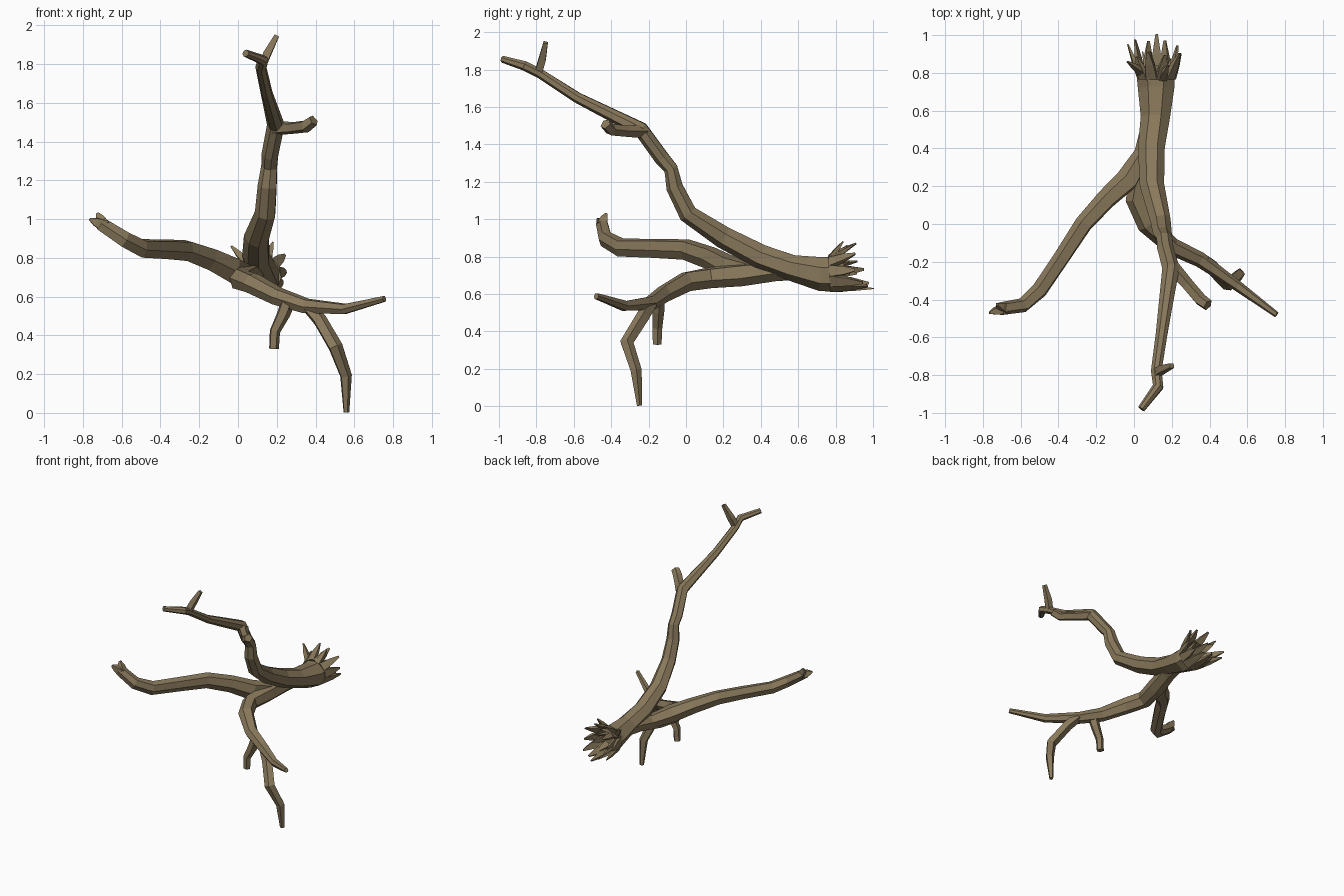
import bpy
import bmesh
import math
import random
from mathutils import Vector

random.seed(4)

default_cube = bpy.data.objects.get("Cube")
if default_cube:
    bpy.data.objects.remove(default_cube, do_unlink=True)

# Single bark colour
bark = bpy.data.materials.new("dry_bark_brown")
bark.use_nodes = True
bark_colour = (0.25, 0.19, 0.105, 1.0)
bark.diffuse_color = bark_colour
shader = bark.node_tree.nodes["Principled BSDF"]
shader.inputs["Base Color"].default_value = bark_colour
shader.inputs["Roughness"].default_value = 0.9


def finish(name, bm):
    """Turn a bmesh into a flat shaded bark object."""
    bmesh.ops.recalc_face_normals(bm, faces=bm.faces)
    mesh = bpy.data.meshes.new(name)
    bm.to_mesh(mesh)
    bm.free()
    mesh.materials.append(bark)
    part = bpy.data.objects.new(name, mesh)
    bpy.context.scene.collection.objects.link(part)
    return part


def limb(name, path, sides=6, hollow_start=False):
    """Sweep a faceted, slightly ridged ring along (x, y, z, radius) points."""
    bm = bmesh.new()
    centres = [Vector(point[:3]) for point in path]
    radii = [point[3] for point in path]
    ridges = [random.uniform(0.92, 1.12) for side in range(sides)]
    last = len(path) - 1
    across = None
    rings = []
    for i, centre in enumerate(centres):
        before = (centre - centres[max(i - 1, 0)]).normalized()
        after = (centres[min(i + 1, last)] - centre).normalized()
        along = (before + after).normalized()
        if across is None:
            across = along.orthogonal()
        across = (across - along * across.dot(along)).normalized()
        upward = along.cross(across)
        ring = []
        for side, ridge in enumerate(ridges):
            angle = math.tau * side / sides
            reach = radii[i] * ridge * random.uniform(0.96, 1.04)
            offset = across * math.cos(angle) + upward * math.sin(angle)
            ring.append(bm.verts.new(centre + offset * reach))
        rings.append(ring)
    for lower, upper in zip(rings, rings[1:]):
        for side in range(sides):
            following = (side + 1) % sides
            bm.faces.new((lower[side], lower[following],
                          upper[following], upper[side]))
    start_cap = bm.faces.new(list(reversed(rings[0])))
    bm.faces.new(rings[-1])
    if hollow_start:
        bmesh.ops.recalc_face_normals(bm, faces=bm.faces)
        bmesh.ops.inset_individual(bm, faces=[start_cap],
                                   thickness=0.025, depth=-0.07)
    return finish(name, bm)


def splinter(name, base, tip, outward, width, thickness):
    """A flat wedge of torn wood narrowing to a blunt tip."""
    bm = bmesh.new()
    along = (tip - base).normalized()
    sideways = along.cross(outward).normalized()
    depth = sideways.cross(along)
    rings = []
    for centre, scale in ((base, 1.0), (base.lerp(tip, 0.55), 0.75), (tip, 0.22)):
        rings.append([
            bm.verts.new(centre + sideways * (u * width * scale)
                         + depth * (v * thickness * scale))
            for u, v in ((-1, -1), (1, -1), (1, 1), (-1, 1))])
    for lower, upper in zip(rings, rings[1:]):
        for k in range(4):
            n = (k + 1) % 4
            bm.faces.new((lower[k], lower[n], upper[n], upper[k]))
    bm.faces.new(rings[0])
    bm.faces.new(rings[-1])
    return finish(name, bm)


# Trunk sweeping up into the tall main branch
limb("trunk_and_main_branch", [
    (0.12, 0.84, 0.71, 0.105), (0.125, 0.72, 0.71, 0.097),
    (0.12, 0.56, 0.745, 0.076), (0.1, 0.4, 0.8, 0.072),
    (0.1, 0.2, 0.905, 0.064), (0.145, 0.01, 1.03, 0.055),
    (0.155, -0.06, 1.17, 0.05), (0.165, -0.08, 1.27, 0.042),
    (0.17, -0.13, 1.33, 0.044), (0.2, -0.24, 1.48, 0.045),
    (0.15, -0.58, 1.65, 0.031), (0.12, -0.78, 1.78, 0.028),
    (0.13, -0.86, 1.82, 0.029), (0.04, -0.98, 1.855, 0.02),
], sides=7, hollow_start=True)

# Low branch reaching forward and to the left
limb("low_left_branch", [
    (0.11, 0.62, 0.73, 0.06), (0.08, 0.48, 0.725, 0.06),
    (0.04, 0.3, 0.7, 0.066), (0.01, 0.13, 0.685, 0.062),
    (0.07, 0, 0.665, 0.058), (0.2, -0.12, 0.6, 0.05),
    (0.35, -0.19, 0.55, 0.042), (0.55, -0.33, 0.535, 0.03),
    (0.755, -0.48, 0.588, 0.017),
])

# Branch spreading to the right with a torn end
limb("right_branch", [
    (0.05, 0.38, 0.71, 0.05), (-0.04, 0.23, 0.74, 0.066),
    (-0.15, 0.13, 0.795, 0.057), (-0.27, 0, 0.84, 0.052),
    (-0.38, -0.17, 0.845, 0.048), (-0.5, -0.35, 0.85, 0.046),
    (-0.59, -0.43, 0.895, 0.042), (-0.71, -0.45, 0.975, 0.036),
])
torn_end = Vector((-0.69, -0.45, 0.965))
for number, tip in enumerate(((-0.725, -0.425, 1.03), (-0.765, -0.47, 1.0))):
    splinter(f"right_branch_splinter_{number}", torn_end, Vector(tip),
             Vector((0, -1, 0)), 0.03, 0.025)

# Drooping limb that touches the ground
limb("ground_limb", [
    (0.36, -0.19, 0.55, 0.035), (0.42, -0.235, 0.48, 0.037),
    (0.5, -0.32, 0.34, 0.037), (0.555, -0.27, 0.19, 0.031),
    (0.558, -0.25, 0.003, 0.015),
], sides=5)

# Short twigs
limb("hanging_twig", [
    (0.26, -0.15, 0.58, 0.036), (0.235, -0.15, 0.51, 0.033),
    (0.19, -0.155, 0.42, 0.027), (0.185, -0.155, 0.33, 0.024),
], sides=5)
limb("upper_side_twig", [
    (0.2, -0.23, 1.47, 0.04), (0.28, -0.32, 1.47, 0.033),
    (0.35, -0.4, 1.48, 0.034), (0.39, -0.43, 1.51, 0.03),
], sides=5)
limb("top_fork_twig", [
    (0.12, -0.79, 1.78, 0.026), (0.15, -0.77, 1.85, 0.026),
    (0.2, -0.75, 1.945, 0.016),
], sides=4)

# Ring of torn splinters around the broken trunk, longest underneath
trunk_end = Vector((0.12, 0.77, 0.71))
splinter_count = 11
for number in range(splinter_count):
    angle = math.tau * number / splinter_count - math.pi / 2
    outward = Vector((math.cos(angle), 0, math.sin(angle)))
    height = outward.z
    length = 0.17 - 0.05 * height + random.uniform(-0.03, 0.02)
    spread = 0.115 + 0.03 * (height + 0.5) + random.uniform(-0.01, 0.02)
    if height < -0.5:
        spread = 0.08
    base = trunk_end + outward * 0.086
    tip = trunk_end + outward * spread + Vector((0, length, 0))
    splinter(f"trunk_splinter_{number}", base, tip, outward, 0.03, 0.014)

# Shorter inner splinters filling the hollow
for number in range(6):
    angle = math.tau * number / 6
    outward = Vector((math.cos(angle), 0, math.sin(angle)))
    base = trunk_end + outward * 0.045
    tip = trunk_end + outward * 0.075
    tip.y += random.uniform(0.09, 0.15)
    splinter(f"inner_splinter_{number}", base, tip, outward, 0.024, 0.012)

# Two stray upright splinters at the trunk's edge
for name, foot, tip in (
        ("stray_right_splinter", (0.05, 0.8, 0.77), (-0.035, 0.86, 0.86)),
        ("stray_top_splinter", (0.15, 0.77, 0.79), (0.18, 0.84, 0.88))):
    splinter(name, Vector(foot), Vector(tip), Vector((0, -1, 0.3)), 0.02, 0.015)
